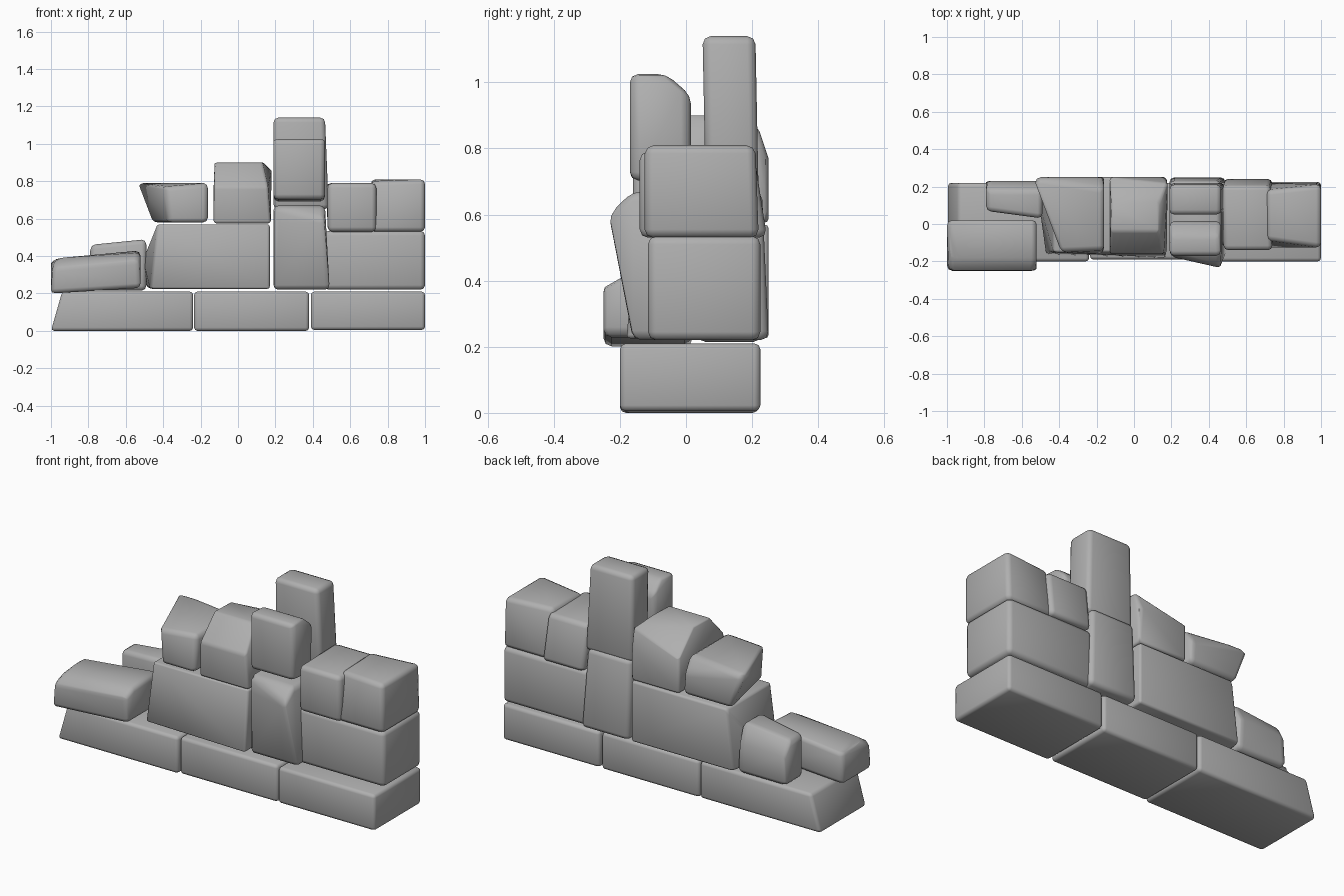
import bpy, bmesh, math
from mathutils import Vector

if "Cube" in bpy.data.objects:
    bpy.data.objects.remove(bpy.data.objects["Cube"])

rock = bpy.data.materials.new("dark_rock")
rock.diffuse_color = (0.43, 0.43, 0.43, 1)
rock.use_nodes = True
rock.node_tree.nodes["Principled BSDF"].inputs["Base Color"].default_value = rock.diffuse_color


def stone(name, x, y, z, move=None, extra=(), bevel=0.025):
    """Convex stone: a box whose corners (L/R, F/K=back, B/T) can be shifted, softly bevelled."""
    move = move or {}
    points = [Vector(p) for p in extra]
    for i, a in enumerate("LR"):
        for j, b in enumerate("FK"):
            for k, c in enumerate("BT"):
                shift = Vector((0, 0, 0))
                for key, d in move.items():
                    if all(ch in a + b + c for ch in key):
                        shift += Vector(d)
                points.append(Vector((x[i], y[j], z[k])) + shift)
    bm = bmesh.new()
    for p in points:
        bm.verts.new(p)
    hull = bmesh.ops.convex_hull(bm, input=bm.verts[:])
    junk = list({v for v in hull["geom_interior"] + hull["geom_unused"]
                 if isinstance(v, bmesh.types.BMVert)})
    if junk:
        bmesh.ops.delete(bm, geom=junk, context='VERTS')
    bmesh.ops.dissolve_limit(bm, angle_limit=math.radians(3),
                             verts=bm.verts[:], edges=bm.edges[:])
    bmesh.ops.recalc_face_normals(bm, faces=bm.faces[:])
    for f in bm.faces:
        f.smooth = True
    mesh = bpy.data.meshes.new(name)
    bm.to_mesh(mesh)
    bm.free()
    mesh.materials.append(rock)
    ob = bpy.data.objects.new(name, mesh)
    bpy.context.collection.objects.link(ob)
    # worn, rounded edges
    mod = ob.modifiers.new("worn_edges", 'BEVEL')
    mod.width = bevel
    mod.segments = 2
    mod.limit_method = 'ANGLE'
    mod.angle_limit = math.radians(28)
    return ob


# bottom course
stone("base_stone_left", (-1, -0.24), (-0.2, 0.22), (0, 0.21), {"LT": (0.06, 0, 0)}, bevel=0.018)
stone("base_stone_middle", (-0.235, 0.38), (-0.19, 0.22), (0, 0.21), bevel=0.018)
stone("base_stone_right", (0.39, 1), (-0.2, 0.225), (0.005, 0.21), bevel=0.018)

# loose stones on the low left end
stone("loose_stone_front", (-1, -0.52), (-0.25, 0.02), (0.2, 0.38),
      {"R": (0, 0, 0.03), "FT": (0, 0.07, 0.01), "LFT": (0.04, 0, 0), "RKT": (0, 0, 0.02)},
      extra=[(-0.99, -0.25, 0.34), (-0.53, -0.25, 0.38)])
stone("loose_stone_back", (-0.79, -0.49), (0.05, 0.23), (0.215, 0.46),
      {"RT": (0, 0, 0.03), "LF": (0, 0.02, 0), "RF": (0, -0.02, 0), "KT": (0, -0.05, 0)},
      extra=[(-0.78, 0.23, 0.38), (-0.5, 0.23, 0.39)])

# second course
stone("wide_stone", (-0.47, 0.17), (-0.18, 0.25), (0.225, 0.57),
      {"FT": (0, 0.03, 0), "LT": (0.04, 0, 0), "LFB": (0.0, 0.02, 0)},
      extra=[(-0.51, 0.12, 0.38), (-0.49, 0.2, 0.24)])
stone("pillar_stone", (0.19, 0.49), (-0.16, 0.25), (0.22, 0.67),
      {"RT": (-0.025, 0, 0), "FT": (0, 0.0, 0), "KT": (0, -0.02, 0)},
      extra=[(0.22, -0.18, 0.58), (0.46, -0.235, 0.6)])
stone("right_middle_stone", (0.46, 1), (-0.115, 0.225), (0.22, 0.535))

# third course
stone("upper_left_stone", (-0.46, -0.16), (-0.16, 0.25), (0.58, 0.79),
      {"LFB": (0.09, 0, 0), "LFT": (0.07, 0.01, -0.02), "LKT": (-0.08, 0, 0),
       "RFT": (0, 0.02, 0), "RKT": (0, -0.06, 0)},
      extra=[(-0.17, 0.25, 0.71)])
stone("upper_middle_stone", (-0.13, 0.175), (-0.16, 0.25), (0.575, 0.77),
      {"RT": (-0.015, 0, 0)},
      extra=[(-0.125, -0.04, 0.9), (0.13, -0.04, 0.9), (-0.12, 0.1, 0.9),
             (0.135, 0.12, 0.9), (0.18, 0.22, 0.86)])
stone("upper_right_inner_stone", (0.48, 0.74), (-0.14, 0.245), (0.53, 0.79),
      {"KT": (-0.01, -0.04, 0)})
stone("upper_right_outer_stone", (0.71, 1), (-0.125, 0.22), (0.53, 0.81),
      {"LFT": (0, 0.04, -0.01), "RKT": (0, -0.01, 0), "LKT": (0, -0.04, 0)})

# upright stones at the summit
stone("summit_stone_front", (0.19, 0.465), (-0.17, 0.015), (0.69, 1.025),
      {"KT": (0, 0, -0.065), "FB": (0, 0, 0.015)},
      extra=[(0.2, -0.06, 1.025), (0.455, -0.06, 1.025)])
stone("summit_stone_back", (0.19, 0.465), (0.05, 0.21), (0.65, 1.14),
      {"B": (0, 0.01, 0), "RB": (0.02, 0, 0)})
